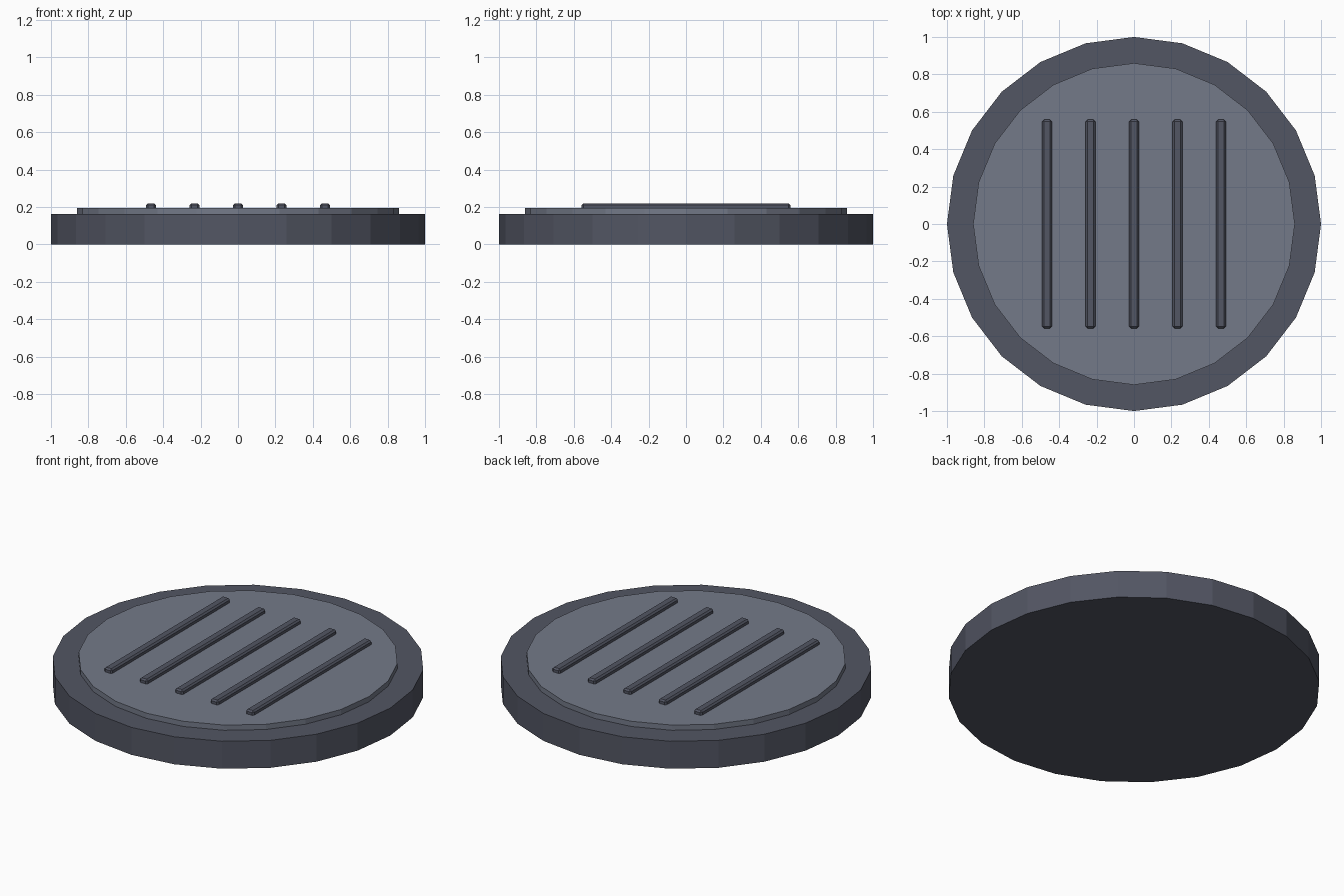
import bpy

if "Cube" in bpy.data.objects:
    bpy.data.objects.remove(bpy.data.objects["Cube"])


def material(name, color):
    mat = bpy.data.materials.new(name)
    mat.diffuse_color = color
    mat.use_nodes = True
    mat.node_tree.nodes["Principled BSDF"].inputs["Base Color"].default_value = mat.diffuse_color
    return mat


dark = material("dark_slate", (0.085, 0.092, 0.125, 1))
light = material("light_slate", (0.175, 0.195, 0.25, 1))


def disc(name, radius, z0, z1, mat):
    bpy.ops.mesh.primitive_cylinder_add(
        vertices=24, radius=radius, depth=z1 - z0, location=(0, 0, (z0 + z1) / 2))
    obj = bpy.context.object
    obj.name = name
    obj.data.materials.append(mat)


def rib(name, x, z0, z1):
    bpy.ops.mesh.primitive_cube_add(size=1, location=(x, 0, (z0 + z1) / 2))
    obj = bpy.context.object
    obj.name = name
    obj.scale = (0.052, 1.115, z1 - z0)
    bpy.ops.object.transform_apply(location=False, rotation=False, scale=True)
    bevel = obj.modifiers.new("edge_bevel", 'BEVEL')
    bevel.width = 0.009
    bevel.segments = 1
    obj.data.materials.append(dark)


# Round base and raised tread plate
disc("base_disc", 1.0, 0.0, 0.163, dark)
disc("tread_plate", 0.86, 0.153, 0.194, light)

# Five parallel grip ribs
for i in range(5):
    rib(f"grip_rib_{i + 1}", (i - 2) * 0.2325, 0.179, 0.219)
